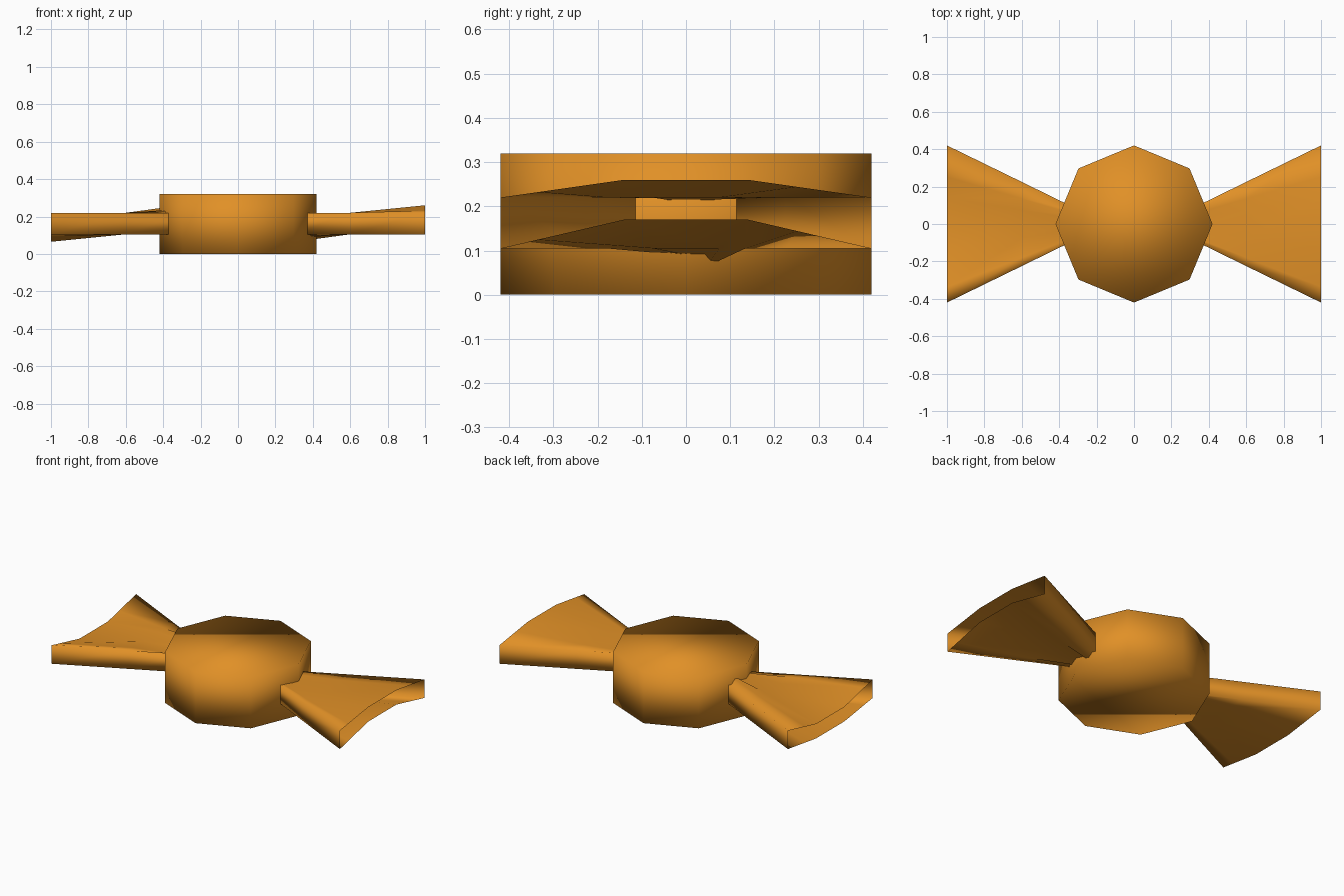
import bpy, bmesh, math

if "Cube" in bpy.data.objects:
    bpy.data.objects.remove(bpy.data.objects["Cube"])

orange = bpy.data.materials.new("orange_wrapper")
orange.diffuse_color = (0.75, 0.28, 0.02, 1)
orange.use_nodes = True
orange.node_tree.nodes["Principled BSDF"].inputs["Base Color"].default_value = orange.diffuse_color


def make_object(name, bm):
    bmesh.ops.recalc_face_normals(bm, faces=bm.faces)
    for f in bm.faces:
        f.smooth = True
    mesh = bpy.data.meshes.new(name)
    bm.to_mesh(mesh)
    bm.free()
    mesh.materials.append(orange)
    ob = bpy.data.objects.new(name, mesh)
    bpy.context.collection.objects.link(ob)
    return ob


# Candy body: squat eight-sided drum, smooth shaded
bm = bmesh.new()
rings = [[bm.verts.new((0.42 * math.cos(i * math.pi / 4),
                        0.42 * math.sin(i * math.pi / 4), z))
          for i in range(8)] for z in (0, 0.32)]
for i in range(8):
    j = (i + 1) % 8
    bm.faces.new((rings[0][i], rings[0][j], rings[1][j], rings[1][i]))
bm.faces.new(rings[0][::-1])
bm.faces.new(rings[1])
make_object("candy_body", bm)

# Wrapper cross-section columns (fraction of half width) and pinch pleats
COLS = (-1, -0.8, -0.333, 0.333, 0.6, 1)
PLEAT = (0, 0.018, -0.014, -0.02, -0.041, 0)


def wrapper_ring(bm, x, half, arch_top, arch_bottom, pleat):
    top, bottom = [], []
    for t, p in zip(COLS, PLEAT):
        k = min(1, (1 - abs(t)) / 0.667)
        top.append(bm.verts.new((x, t * half, 0.22 + arch_top * k)))
        bottom.append(bm.verts.new((x, t * half, 0.105 + arch_bottom * k + p * pleat)))
    return top + bottom[::-1]


# Twisted wrapper ends: open flared tubes, one a half turn of the other
for name, flip in (("wrapper_right", False), ("wrapper_left", True)):
    bm = bmesh.new()
    loops = [wrapper_ring(bm, 0.30, 0.078, -0.008, 0, 1),
             wrapper_ring(bm, 0.60, 0.225, 0, 0, 0),
             wrapper_ring(bm, 1.00, 0.42, 0.04, 0.065, 0)]
    n = len(loops[0])
    for a, b in zip(loops, loops[1:]):
        for i in range(n):
            j = (i + 1) % n
            bm.faces.new((a[i], a[j], b[j], b[i]))
    if flip:
        for v in bm.verts:
            v.co.x, v.co.z = -v.co.x, 0.325 - v.co.z
    make_object(name, bm)
